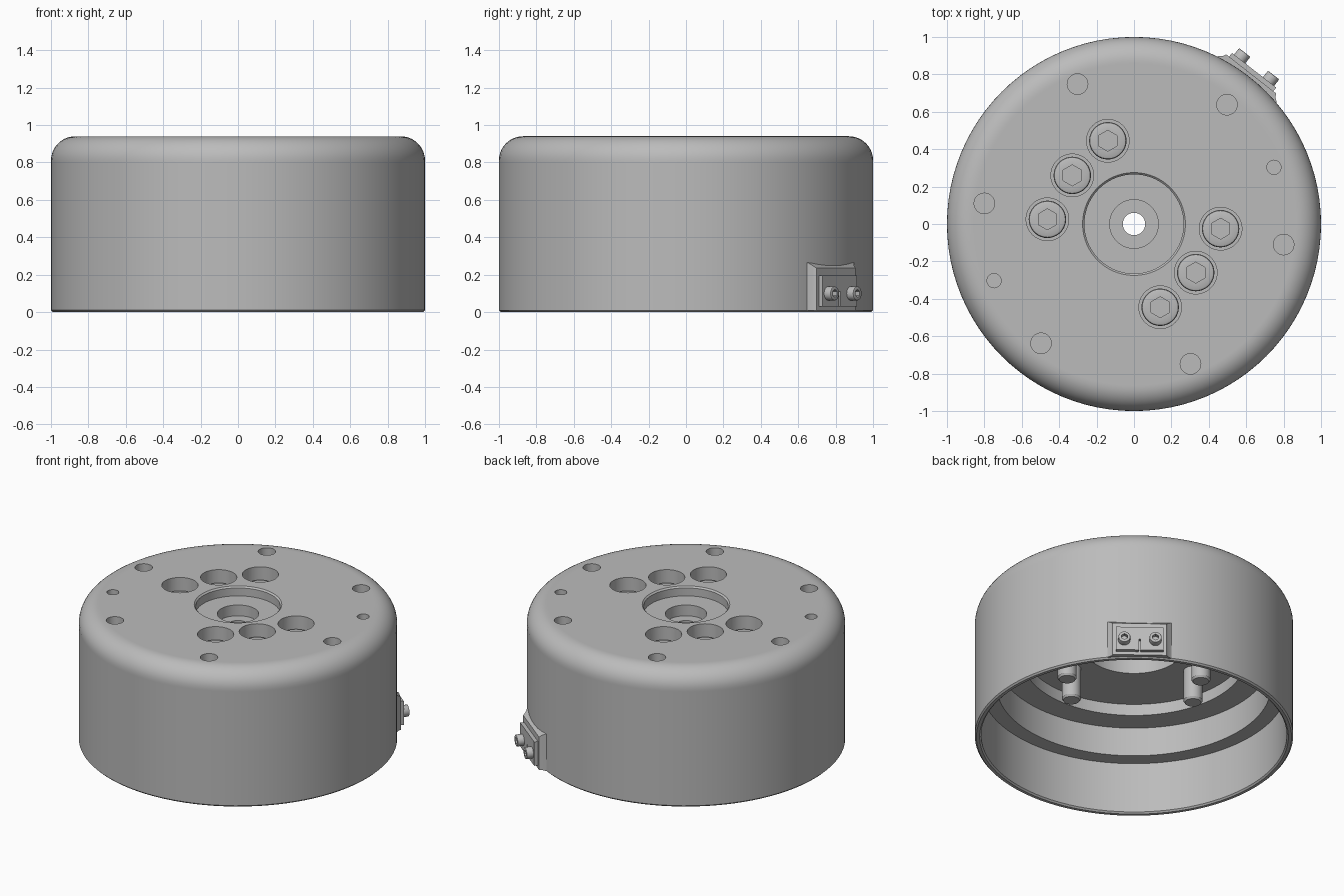
import bpy, bmesh, math
from mathutils import Matrix, Vector

if "Cube" in bpy.data.objects:
    bpy.data.objects.remove(bpy.data.objects["Cube"], do_unlink=True)

# Single machined-metal colour
GREY = (0.5, 0.5, 0.5, 1)
metal = bpy.data.materials.new("machined_grey")
metal.use_nodes = True
metal.diffuse_color = GREY
metal.node_tree.nodes["Principled BSDF"].inputs["Base Color"].default_value = GREY


def make(name, bm):
    bmesh.ops.remove_doubles(bm, verts=bm.verts, dist=1e-5)
    bmesh.ops.recalc_face_normals(bm, faces=bm.faces)
    mesh = bpy.data.meshes.new(name)
    bm.to_mesh(mesh)
    bm.free()
    mesh.materials.append(metal)
    obj = bpy.data.objects.new(name, mesh)
    bpy.context.collection.objects.link(obj)
    return obj


def smooth(obj):
    obj.data.shade_smooth()
    obj.data.set_sharp_from_angle(angle=math.radians(30))
    return obj


def lathe(name, profile, steps, closed=False):
    """Revolve (radius, height) points around z."""
    bm = bmesh.new()
    verts = [bm.verts.new((r, 0, z)) for r, z in profile]
    edges = [bm.edges.new(p) for p in zip(verts, verts[1:])]
    if closed:
        edges.append(bm.edges.new((verts[-1], verts[0])))
    bmesh.ops.spin(bm, geom=verts + edges, cent=(0, 0, 0), axis=(0, 0, 1),
                   angle=math.tau, steps=steps)
    return make(name, bm)


def add_cylinder(bm, x, y, r, bottom, top, sides):
    bmesh.ops.create_cone(bm, cap_ends=True, segments=sides, radius1=r, radius2=r,
                          depth=top - bottom,
                          matrix=Matrix.Translation((x, y, (top + bottom) / 2)))


def cut(obj, bm):
    """Subtract the shapes in bm and bake the result."""
    cutter = make("cutter", bm)
    cutter.hide_render = True
    mod = obj.modifiers.new("cut", "BOOLEAN")
    mod.solver = "EXACT"
    mod.object = cutter
    bpy.context.view_layer.update()
    graph = bpy.context.evaluated_depsgraph_get()
    baked = bpy.data.meshes.new_from_object(obj.evaluated_get(graph))
    obj.modifiers.clear()
    obj.data = baked
    bpy.data.objects.remove(cutter, do_unlink=True)


# Housing: stepped cup with a rounded shoulder and a bored centre
TOP, ROUND = 0.94, 0.13
shoulder = []
for i in range(11):
    a = math.pi / 2 * i / 10
    shoulder.append((1 - ROUND + ROUND * math.cos(a), TOP - ROUND + ROUND * math.sin(a)))
inside = [(0.06, 0.74), (0.31, 0.74), (0.31, 0.64), (0.70, 0.64), (0.70, 0.56),
          (0.86, 0.56), (0.86, 0.36), (0.96, 0.36), (0.96, 0.01), (0.97, 0),
          (0.99, 0), (1, 0.01), (1, 0.8)]
centre = [(0.86, TOP), (0.275, TOP), (0.265, 0.93), (0.265, 0.875),
          (0.13, 0.875), (0.13, 0.80), (0.06, 0.80)]
housing = lathe("housing", inside + shoulder + centre, 96, closed=True)

# Holes in the top, in point-symmetric pairs
bolt_spots, holes = [], bmesh.new()
for x, y in [(-0.14, 0.445), (-0.33, 0.26), (-0.463, 0.025)]:
    bolt_spots += [(x, y), (-x, -y)]
for x, y in bolt_spots:
    add_cylinder(holes, x, y, 0.114, 0.78, 1.1, 40)
for x, y, r in [(-0.302, 0.748, 0.055), (0.497, 0.638, 0.055),
                (-0.8, 0.11, 0.055), (0.748, 0.303, 0.038)]:
    for s in (1, -1):
        add_cylinder(holes, s * x, s * y, r, 0.78, 1.1, 28)
cut(housing, holes)
smooth(housing)


def socket_screw(name, head_r, head_h, shaft_r, shaft_len, steps):
    """Screw along z with its head top at the origin."""
    c = head_r * 0.13
    points = [(0, -shaft_len), (shaft_r * 0.85, -shaft_len),
              (shaft_r, -shaft_len + c), (shaft_r, -head_h), (head_r, -head_h),
              (head_r, -c), (head_r - c * 0.3, -c * 0.3), (head_r - c, 0), (0, 0)]
    screw = lathe(name, points, steps)
    hexagon = bmesh.new()
    add_cylinder(hexagon, 0, 0, head_r * 0.56, -head_h * 0.6, head_h, 6)
    cut(screw, hexagon)
    return smooth(screw)


def place_copies(screw, name, matrices):
    for i, m in enumerate(matrices):
        obj = screw if i == 0 else screw.copy()
        if i:
            bpy.context.collection.objects.link(obj)
        obj.name = f"{name}_{i + 1}"
        obj.matrix_world = m


# Mounting bolts reaching through the plate
bolt = socket_screw("mounting_bolt", 0.1, 0.08, 0.06, 0.45, 36)
place_copies(bolt, "mounting_bolt",
             [Matrix.Translation((x, y, 0.86)) for x, y in bolt_spots])

# Side outlet frame: local x is tangent, local y points outward
frame = Matrix.Rotation(math.radians(52 - 90), 4, "Z")

# Flared boss on the wall
bm = bmesh.new()
rings = []
for y, half, top in [(0.962, 0.215, 0.275), (0.985, 0.197, 0.262),
                     (1.0, 0.178, 0.248), (1.018, 0.17, 0.235)]:
    rings.append([bm.verts.new((x, y, z)) for x, z in
                  [(-half, 0.008), (half, 0.008), (half, top), (-half, top)]])
for a, b in zip(rings, rings[1:]):
    for i in range(4):
        j = (i + 1) % 4
        bm.faces.new((a[i], a[j], b[j], b[i]))
bm.faces.new(rings[0])
bm.faces.new(rings[-1])
boss = smooth(make("outlet_boss", bm))
boss.matrix_world = frame


def box(size, centre):
    bm = bmesh.new()
    bmesh.ops.create_cube(bm, size=1, matrix=Matrix.Translation(centre)
                          @ Matrix.Diagonal(Vector(size).to_4d()))
    return bm


# Clamp plate with a slit in its lower half
plate = make("clamp_plate", box((0.3, 0.03, 0.165), (0, 1.028, 0.1125)))
cut(plate, box((0.012, 0.1, 0.1), (0, 1.03, 0.06)))
plate.matrix_world = frame

# Clamp screws
screw = socket_screw("clamp_screw", 0.038, 0.045, 0.02, 0.08, 24)
outward = Matrix.Rotation(-math.pi / 2, 4, "X")
place_copies(screw, "clamp_screw",
             [frame @ Matrix.Translation((x, 1.087, 0.1)) @ outward for x in (-0.098, 0.098)])
